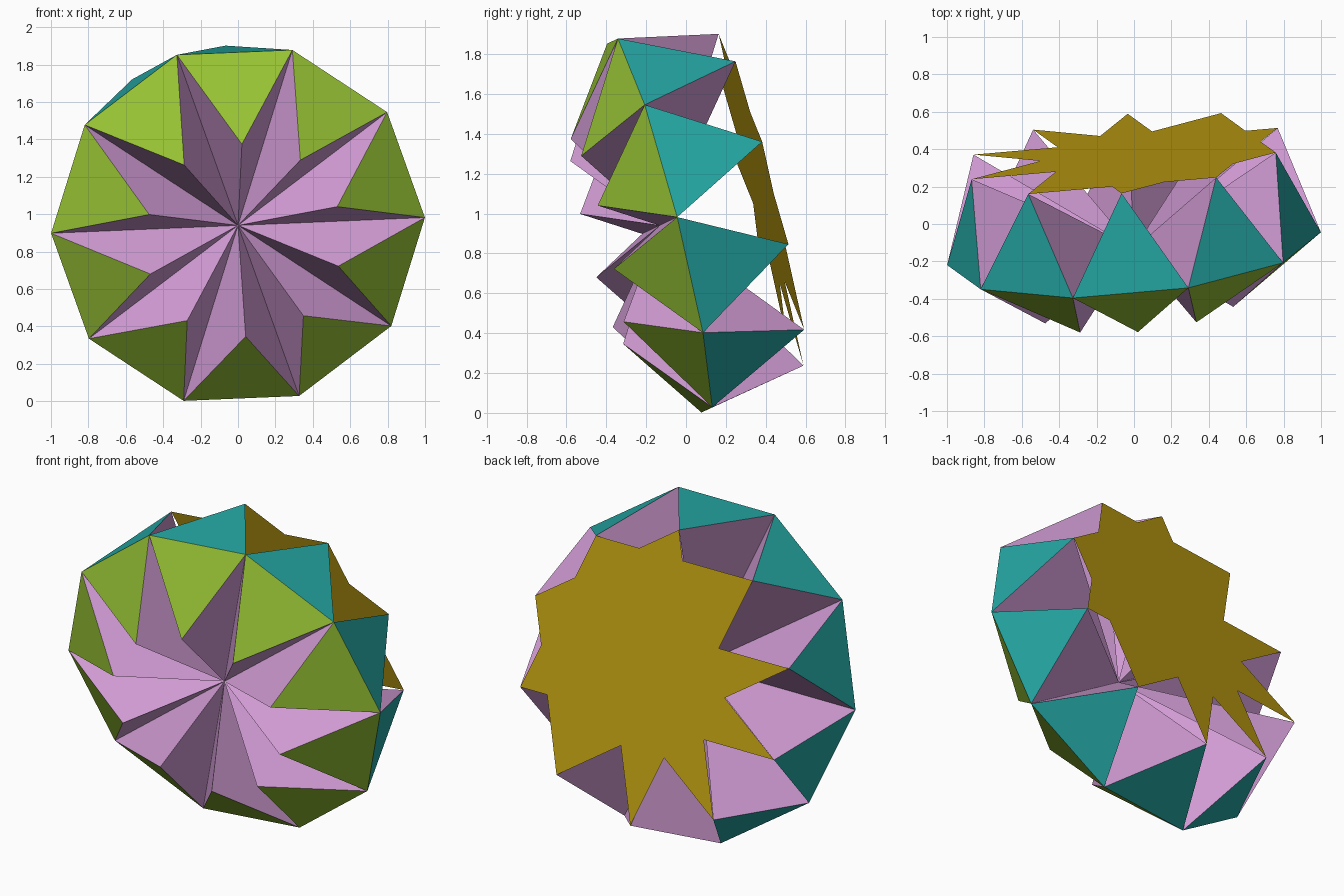
import bpy, math
from mathutils import Vector

if "Cube" in bpy.data.objects:
    bpy.data.objects.remove(bpy.data.objects["Cube"])

# Shared frame: centre, tilted axis (towards the back), and in-plane directions
C = Vector((0, -0.132, 0.940))
n = Vector((-0.095, 0.965, 0.245)).normalized()
u = Vector((1.0, 0.08, 0.04))
u = (u - n * u.dot(n)).normalized()
v = u.cross(n)


def material(name, color):
    m = bpy.data.materials.new(name)
    m.diffuse_color = (*color, 1)
    m.use_nodes = True
    m.node_tree.nodes["Principled BSDF"].inputs["Base Color"].default_value = m.diffuse_color
    return m


def ring(radius, depth, start):
    """Ten points around the axis at a given depth."""
    return [C + n * depth + (u * math.cos(a) + v * math.sin(a)) * radius
            for a in (math.radians(start + 36 * i) for i in range(10))]


def build(name, verts, faces, mats, indices):
    me = bpy.data.meshes.new(name)
    me.from_pydata(verts, [], faces)
    for m in mats:
        me.materials.append(m)
    for p, i in zip(me.polygons, indices):
        p.material_index = i
    me.update()
    ob = bpy.data.objects.new(name, me)
    bpy.context.collection.objects.link(ob)
    return ob


green = material("lime_green", (0.32, 0.56, 0.036))
teal = material("teal", (0.018, 0.39, 0.37))
pink = material("orchid_pink", (0.64, 0.33, 0.66))
gold = material("dark_gold", (0.50, 0.33, 0.006))

rim = ring(1.004, 0, 0)
front = ring(0.531, -0.326, 18)
back = ring(0.859, 0.527, 18)

# Ten wedges meeting at the centre: green front, teal back, pink sides
verts, faces, idx = [], [], []
for i in range(10):
    b = len(verts)
    verts += [C, rim[i], rim[(i + 1) % 10], front[i], back[i]]
    mid = sum(verts[b:], Vector()) / 5
    for tri, mat in (((1, 2, 3), 0), ((1, 2, 4), 1), ((0, 1, 3), 2),
                     ((0, 2, 3), 2), ((0, 1, 4), 2), ((0, 2, 4), 2)):
        p, q, r = (verts[b + k] for k in tri)
        if (q - p).cross(r - p).dot(p - mid) < 0:   # face outwards
            tri = tri[::-1]
        faces.append([b + k for k in tri])
        idx.append(mat)
build("star_wedges", verts, faces, [green, teal, pink], idx)

# Flat gold star on the back: deep notches on one side, shallow on the other
hub = C + n * 0.527
outline = []
for k in range(10):
    if 3 <= k <= 7:
        wa, wb = 0.276, 0.276
    elif k == 2:
        wa, wb = 0.722, 0.106
    elif k == 8:
        wa, wb = 0.106, 0.722
    else:
        wa, wb = 0.447, 0.447
    tip, nxt = back[k] - hub, back[(k + 1) % 10] - hub
    outline += [back[k], hub + tip * wa + nxt * wb]
outline.reverse()
build("back_star", outline, [list(range(20))], [gold], [0])
